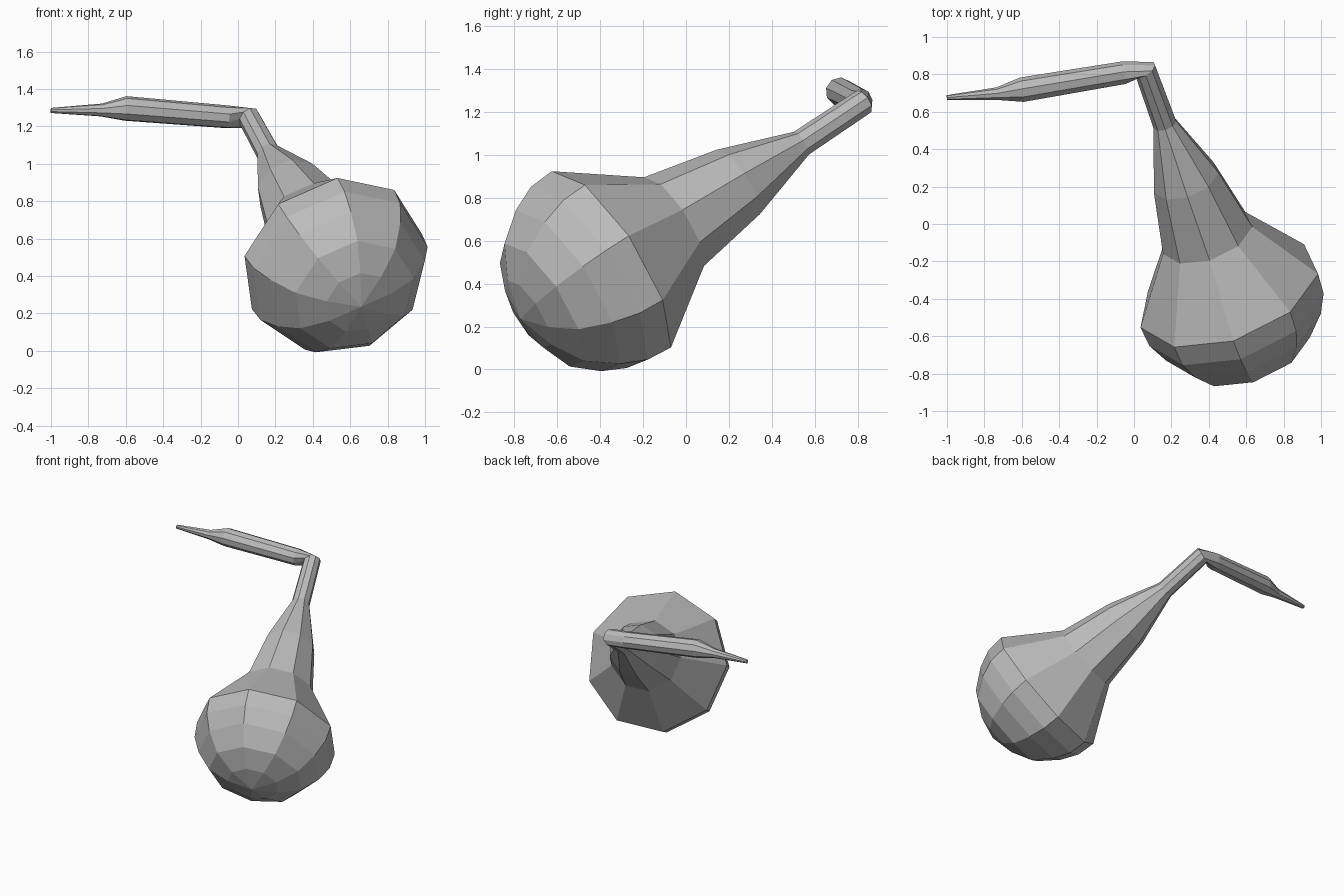
import bpy, bmesh, math
from mathutils import Vector

if "Cube" in bpy.data.objects:
    bpy.data.objects.remove(bpy.data.objects["Cube"], do_unlink=True)

SIDES = 9
BULB = Vector((0.505, -0.365, 0.49))
AXIS = Vector((-0.305, 0.808, 0.504)).normalized()
STEM = Vector((-0.985, -0.155, 0.07)).normalized()

# Gourd profile: distance along the axis from the bulb centre, radius
profile = [(-0.46, 0.185), (-0.38, 0.338), (-0.248, 0.442), (-0.127, 0.497),
           (0, 0.507), (0.372, 0.255), (0.745, 0.185), (1.115, 0.065)]
rings = [(BULB + AXIS * t, AXIS, r) for t, r in profile]

# Bent stem: centre, direction, radius
rings += [
    (Vector((0.06, 0.825, 1.245)), AXIS.lerp(STEM, 0.2).normalized(), 0.062),
    (Vector((-0.055, 0.808, 1.25)), STEM, 0.062),
    (Vector((-0.6, 0.717, 1.295)), STEM, 0.067),
    (Vector((-0.73, 0.696, 1.287)), STEM, 0.035),
    (Vector((-1.0, 0.675, 1.285)), STEM, 0.014),
]

bm = bmesh.new()
loops = []
normal = AXIS
side = Vector((0.05, -0.51, 0.86))
for centre, direction, radius in rings:
    # Carry the ring's starting corner around the bend without twisting
    side = normal.rotation_difference(direction) @ side
    normal = direction
    side = (side - normal * side.dot(normal)).normalized()
    across = normal.cross(side)
    loops.append([bm.verts.new(centre + radius * (side * math.cos(a) + across * math.sin(a)))
                  for a in (math.tau * i / SIDES for i in range(SIDES))])

# Skin between neighbouring rings
for a, b in zip(loops, loops[1:]):
    for i in range(SIDES):
        j = (i + 1) % SIDES
        bm.faces.new((a[i], a[j], b[j], b[i]))

# Pointed bottom of the bulb and closed stem tip
pole = bm.verts.new(BULB - AXIS * 0.505)
for i in range(SIDES):
    bm.faces.new((pole, loops[0][(i + 1) % SIDES], loops[0][i]))
bm.faces.new(loops[-1])
bmesh.ops.recalc_face_normals(bm, faces=bm.faces)

mesh = bpy.data.meshes.new("gourd")
bm.to_mesh(mesh)
bm.free()
gourd = bpy.data.objects.new("gourd", mesh)
bpy.context.collection.objects.link(gourd)

# Single grey material
grey = bpy.data.materials.new("plain_grey")
grey.use_nodes = True
colour = (0.5, 0.5, 0.5, 1)
grey.diffuse_color = colour
grey.node_tree.nodes["Principled BSDF"].inputs["Base Color"].default_value = colour
mesh.materials.append(grey)
